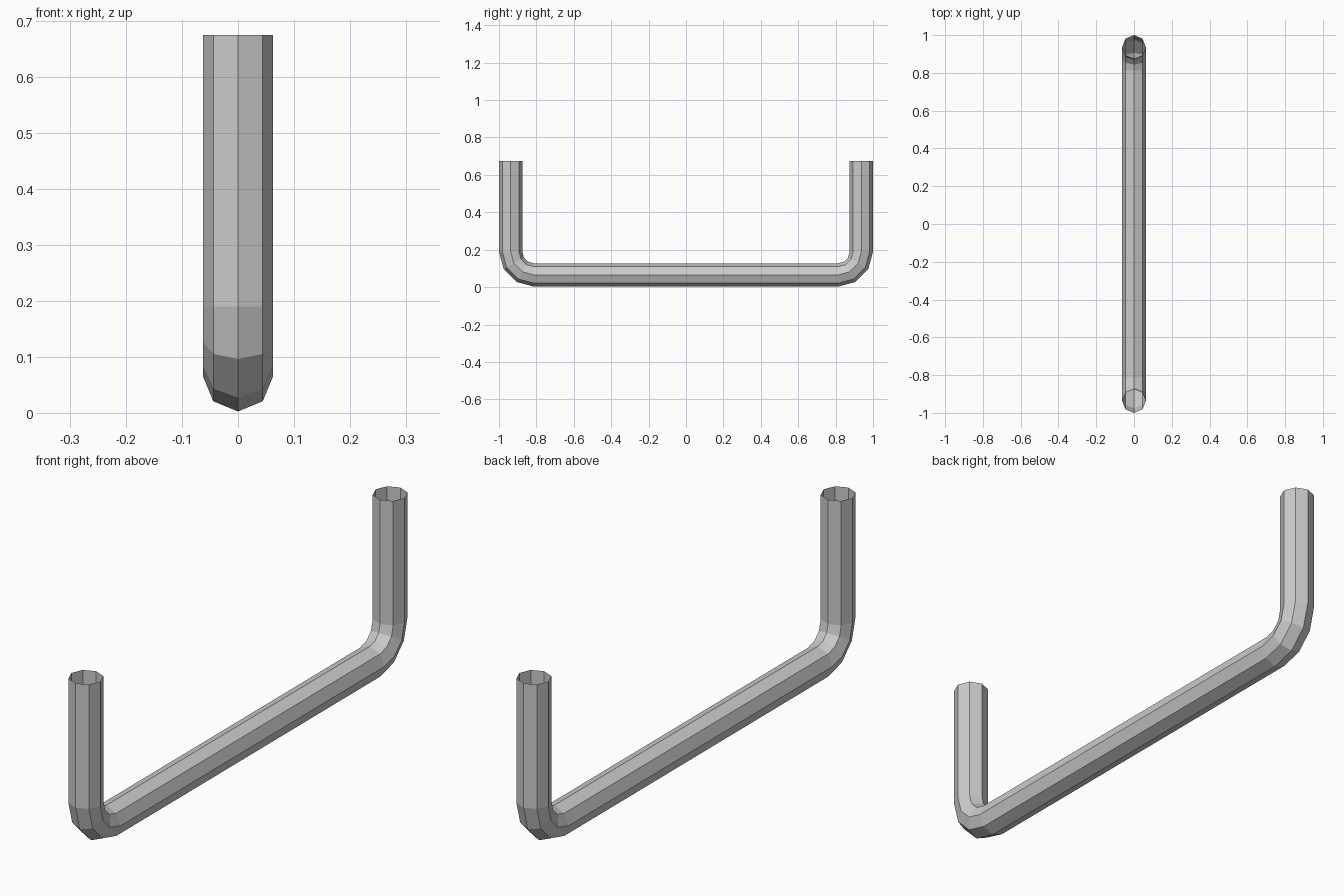
import bpy, bmesh
from math import sin, cos, radians

if "Cube" in bpy.data.objects:
    bpy.data.objects.remove(bpy.data.objects["Cube"])

SIDES, R = 8, 0.0625          # octagonal tube
BEND, TOP = 0.125, 0.675      # bend radius at tube centre, height of the open ends
BEND_Y, BEND_Z = 0.8125, 0.19 # centre of the corner bend

# Half path: ring centre (y, z) and outward direction angle, from open end to the bar
half = [(BEND_Y + BEND, TOP, 0)]
for deg in (0, 30, 60, 90):
    a = radians(deg)
    half.append((BEND_Y + BEND * cos(a), BEND_Z - BEND * sin(a), a))

# Mirror the path to the other side
path = half + [(-y, z, radians(180) - a) for y, z, a in reversed(half)]

# Sweep the octagon along the path, leaving both ends open
bm = bmesh.new()
rings = []
for y, z, a in path:
    ring = []
    for i in range(SIDES):
        t = radians(360 / SIDES * i)
        out = R * cos(t)
        ring.append(bm.verts.new((R * sin(t), y + out * cos(a), z - out * sin(a))))
    rings.append(ring)
for r0, r1 in zip(rings, rings[1:]):
    for i in range(SIDES):
        j = (i + 1) % SIDES
        bm.faces.new((r0[i], r0[j], r1[j], r1[i]))

# Make the faces point outwards
bm.normal_update()
f = bm.faces[:][0]
if f.normal.y < 0:
    bmesh.ops.reverse_faces(bm, faces=bm.faces[:])

mesh = bpy.data.meshes.new("bent_pipe")
bm.to_mesh(mesh)
bm.free()
pipe = bpy.data.objects.new("bent_pipe", mesh)
bpy.context.collection.objects.link(pipe)
